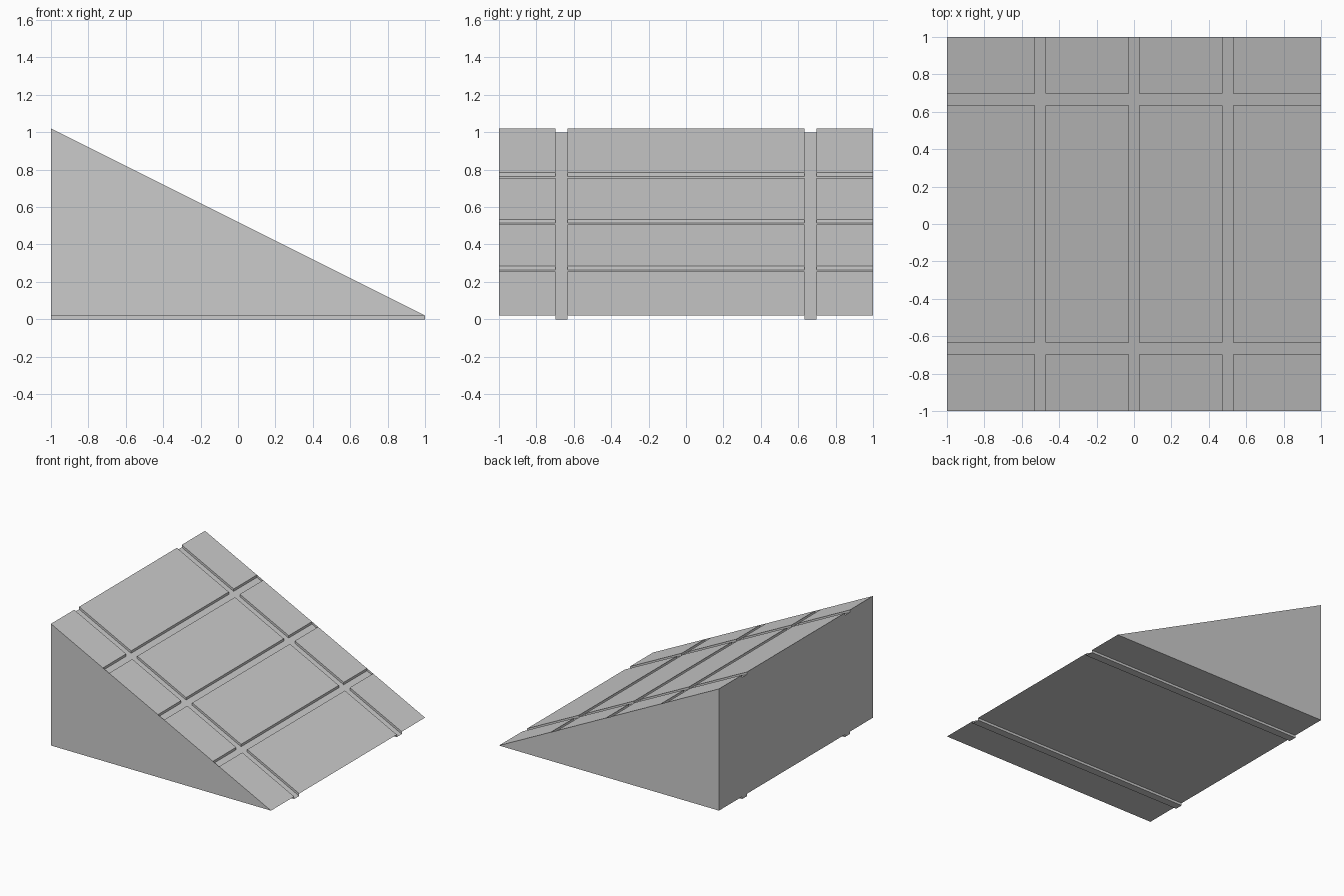
import bpy, bmesh
from mathutils import Vector

if "Cube" in bpy.data.objects:
    bpy.data.objects.remove(bpy.data.objects["Cube"])

D = 0.02                                   # groove depth and rib height
HW = 0.028                                 # half width of cross grooves
xs = [-1.0] + [c + s * HW for c in (-0.5, 0.0, 0.5) for s in (-1, 1)] + [1.0]
ys = [-1.0, -0.698, -0.634, 0.634, 0.698, 1.0]

bm = bmesh.new()


def face(points, normal):
    f = bm.faces.new([bm.verts.new(p) for p in points])
    f.normal_update()
    if f.normal.dot(Vector(normal)) < 0:
        f.normal_flip()


def slope(x):
    return D + (1 - x) / 2


def drop(i, j):                            # odd bands are grooves
    return D if i % 2 or j % 2 else 0.0


# Sloped tiles, groove floors and groove walls
for j in range(5):
    y0, y1 = ys[j], ys[j + 1]
    for i in range(7):
        x0, x1 = xs[i], xs[i + 1]
        d = drop(i, j)
        face([(x0, y0, slope(x0) - d), (x1, y0, slope(x1) - d),
              (x1, y1, slope(x1) - d), (x0, y1, slope(x0) - d)], (0, 0, 1))
        if d:
            continue
        for x, nx, k in ((x0, -1, i), (x1, 1, i + 1)):
            if 0 < k < 7:
                face([(x, y0, slope(x)), (x, y1, slope(x)),
                      (x, y1, slope(x) - D), (x, y0, slope(x) - D)], (nx, 0, 0))
        for y, ny, k in ((y0, -1, j), (y1, 1, j + 1)):
            if 0 < k < 5:
                face([(x0, y, slope(x0)), (x1, y, slope(x1)),
                      (x1, y, slope(x1) - D), (x0, y, slope(x0) - D)], (0, ny, 0))

    # Underside with two ribs, and the tall back wall
    b = 0.0 if j % 2 else D
    face([(-1, y0, b), (1, y0, b), (1, y1, b), (-1, y1, b)], (0, 0, -1))
    face([(-1, y0, b), (-1, y1, b), (-1, y1, b + 1), (-1, y0, b + 1)], (-1, 0, 0))
    if j % 2:
        for y, ny in ((y0, -1), (y1, 1)):
            face([(-1, y, 0), (1, y, 0), (1, y, D), (-1, y, D)], (0, ny, 0))

# Plain triangular sides
for s in (-1, 1):
    face([(-1, s, D), (1, s, D), (-1, s, 1 + D)], (0, s, 0))

bmesh.ops.remove_doubles(bm, verts=bm.verts, dist=1e-5)
mesh = bpy.data.meshes.new("grooved_ramp")
bm.to_mesh(mesh)
bm.free()
bpy.context.collection.objects.link(bpy.data.objects.new("grooved_ramp", mesh))
